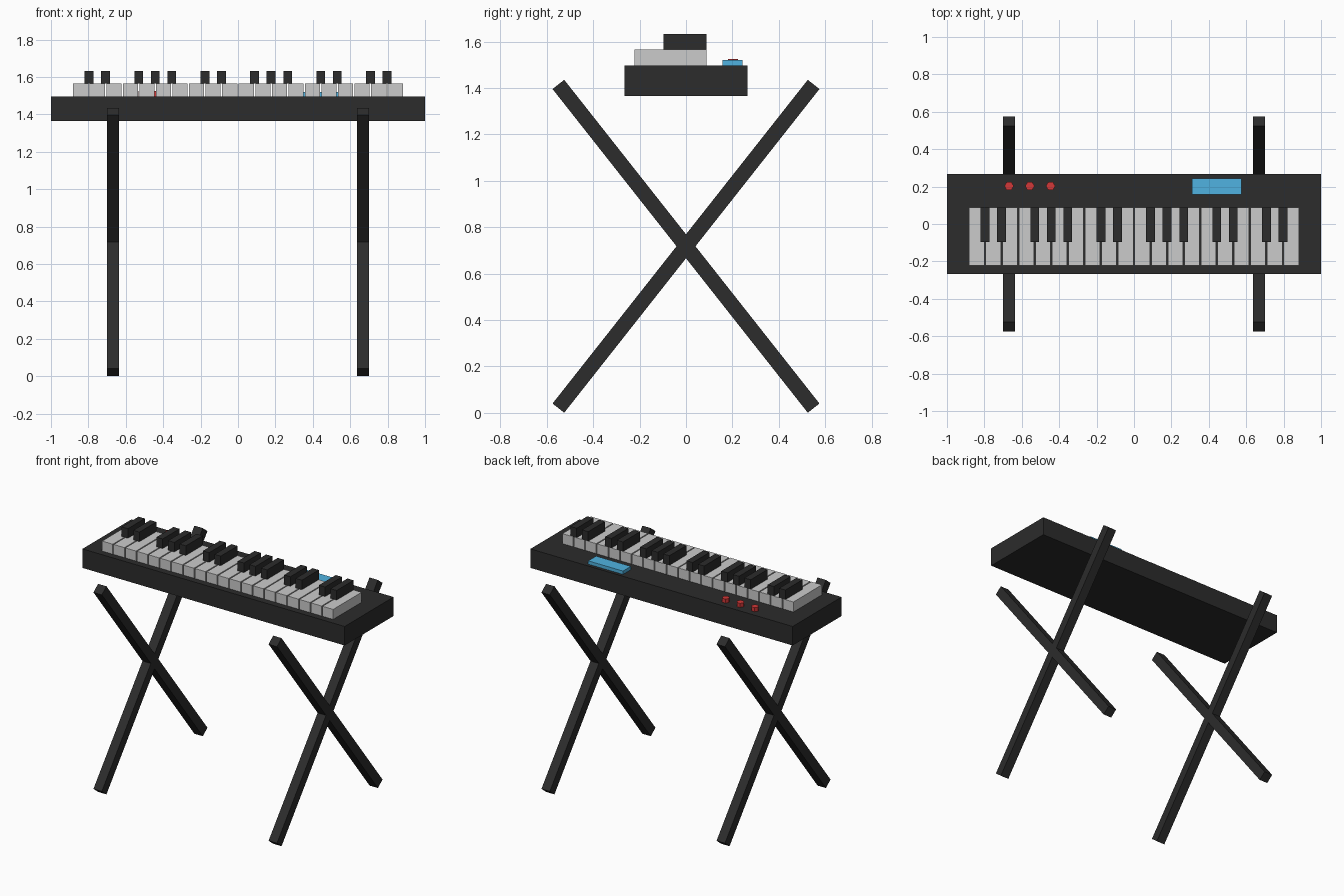
import bpy, bmesh, math
from mathutils import Matrix

if "Cube" in bpy.data.objects:
    bpy.data.objects.remove(bpy.data.objects["Cube"])


def material(name, rgb):
    m = bpy.data.materials.new(name)
    m.diffuse_color = (*rgb, 1)
    m.use_nodes = True
    m.node_tree.nodes["Principled BSDF"].inputs["Base Color"].default_value = m.diffuse_color
    return m


BLACK = material("black", (0.025, 0.025, 0.025))
BLUE = material("blue", (0.08, 0.45, 0.75))
RED = material("red", (0.65, 0.04, 0.04))


def finish(name, bm, mat):
    me = bpy.data.meshes.new(name)
    bm.to_mesh(me)
    bm.free()
    if mat:
        me.materials.append(mat)
    ob = bpy.data.objects.new(name, me)
    bpy.context.collection.objects.link(ob)
    return ob


def box(name, x, y, z, mat=None):
    """Box from (min, max) pairs."""
    spans = (x, y, z)
    bm = bmesh.new()
    bmesh.ops.create_cube(bm, size=1, matrix=Matrix.Translation(
        [(a + b) / 2 for a, b in spans]) @ Matrix.Diagonal([b - a for a, b in spans] + [1]))
    return finish(name, bm, mat)


# Keyboard case
BODY_TOP, KEY_TOP = 1.497, 1.566
box("case", (-1, 1), (-0.266, 0.266), (1.366, BODY_TOP), BLACK)

# White keys
COUNT, PITCH = 20, 0.0885
for i in range(COUNT):
    x = (i - (COUNT - 1) / 2) * PITCH
    box(f"white_key_{i}", (x - 0.0405, x + 0.0405), (-0.222, 0.088), (BODY_TOP, KEY_TOP))

# Black keys sit over the joints, in repeating groups of two and three
for i in range(1, COUNT):
    if i % 7 in (1, 2, 4, 5, 6):
        x = (i - COUNT / 2) * PITCH
        box(f"black_key_{i}", (x - 0.0235, x + 0.0235), (-0.096, 0.088), (KEY_TOP, 1.632), BLACK)

# Display
box("display", (0.31, 0.575), (0.158, 0.244), (BODY_TOP, 1.52), BLUE)

# Knobs
for i in range(3):
    bm = bmesh.new()
    bmesh.ops.create_cone(
        bm, cap_ends=True, segments=6, radius1=0.025, radius2=0.025, depth=0.028,
        matrix=Matrix.Translation((-0.668 + i * 0.111, 0.203, BODY_TOP + 0.014))
        @ Matrix.Rotation(math.pi / 2, 4, 'Z'))
    finish(f"knob_{i}", bm, RED)

# Crossed stand legs
LEAN = math.atan2(1.10, 1.395)
LENGTH = math.hypot(1.10, 1.395)
for side, x in (("left", -0.668), ("right", 0.668)):
    for part, sign in (("a", 1), ("b", -1)):
        leg = box(f"stand_leg_{side}_{part}", (-0.032, 0.032), (-0.032, 0.032),
                  (-LENGTH / 2, LENGTH / 2), BLACK)
        leg.location = (x, 0, 0.718)
        leg.rotation_euler.x = sign * LEAN
